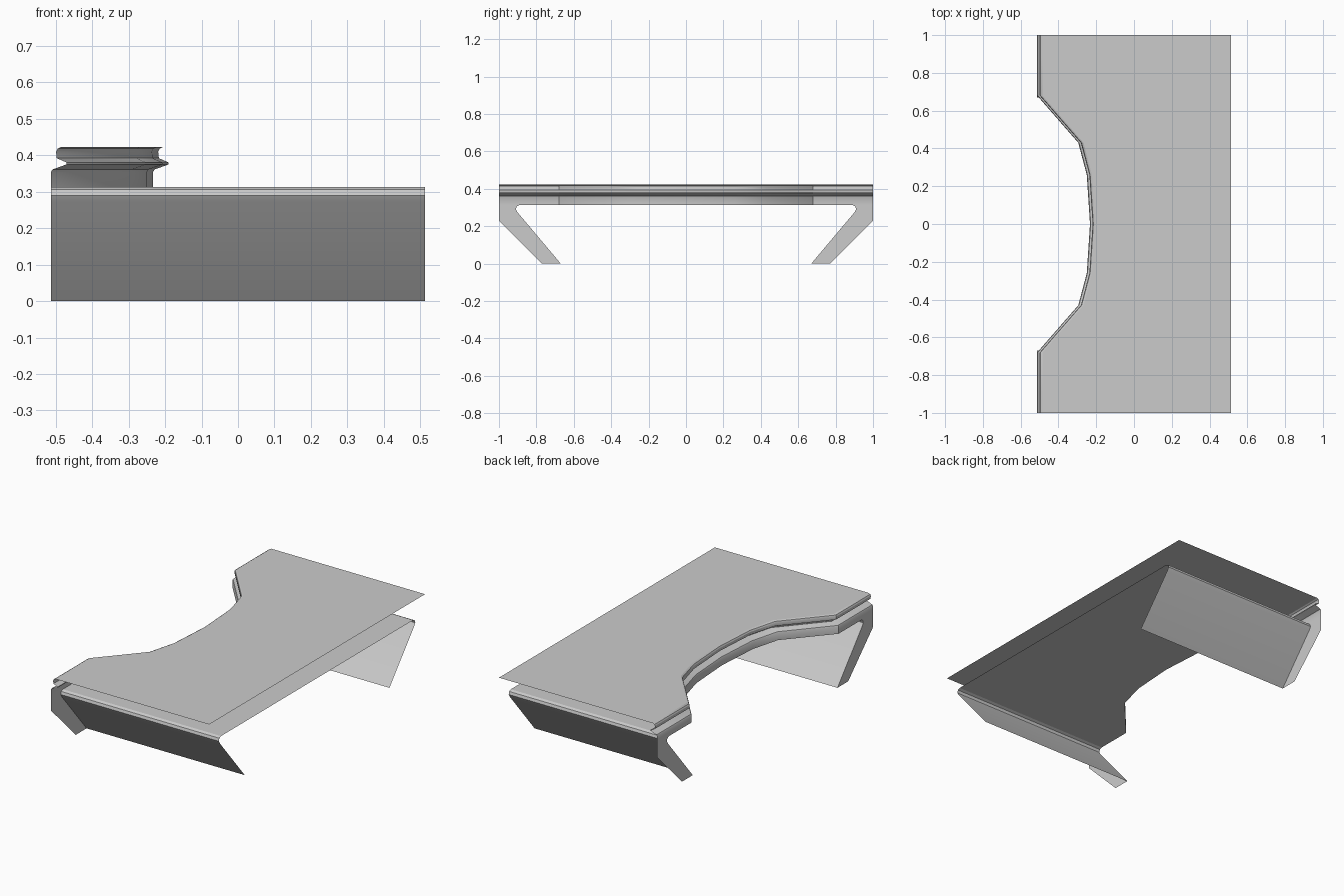
import bpy, bmesh, math

if "Cube" in bpy.data.objects:
    bpy.data.objects.remove(bpy.data.objects["Cube"])

X = 0.513                      # half depth of the desk
Z_UNDER = 0.313                # height of the underside sheet


def mirrored(half):
    """Extend a half path (ending near y=0) to the other side."""
    return half + [(-p[0], *p[1:]) for p in reversed(half) if p[0] != 0]


def finish(name, bm, smooth=True):
    bmesh.ops.remove_doubles(bm, verts=bm.verts, dist=1e-5)
    me = bpy.data.meshes.new(name)
    bm.to_mesh(me)
    bm.free()
    ob = bpy.data.objects.new(name, me)
    bpy.context.collection.objects.link(ob)
    if smooth:
        bpy.ops.object.select_all(action='DESELECT')
        ob.select_set(True)
        bpy.context.view_layer.objects.active = ob
        bpy.ops.object.shade_smooth_by_angle(angle=math.radians(30))
    return ob


def loft(name, rows):
    """Sheet of quads between successive rows of points."""
    bm = bmesh.new()
    grid = [[bm.verts.new(p) for p in row] for row in rows]
    for a, b in zip(grid, grid[1:]):
        for i in range(len(a) - 1):
            bm.faces.new((a[i], a[i + 1], b[i + 1], b[i]))
    return finish(name, bm)


# Plan of the recessed user edge as (y, x)
edge = mirrored([(1.0, -X), (0.89, -X), (0.68, -X), (0.43, -0.295),
                 (0.26, -0.25), (0.0, -0.233)])


def edge_row(dx, z):
    return [(x + dx, y, z) for y, x in edge]


# Moulded edge band: (inset, height) profile with a groove
band = [(0, Z_UNDER), (0, 0.354), (0.004, 0.361), (0.043, 0.375),
        (0.043, 0.38), (0.016, 0.392), (0.014, 0.41), (0.018, 0.418),
        (0.028, 0.423)]
loft("edge_band", [edge_row(dx, z) for dx, z in band])

# Desk top sheet
loft("desk_top", [edge_row(0.028, 0.423), [(X, y, 0.423) for y, _ in edge]])

# Underside sheet following the same curve
inner = [p for p in edge if abs(p[0]) < 0.95]
loft("underside", [[(X, y, Z_UNDER) for y, _ in inner],
                   [(x, y, Z_UNDER) for y, x in inner]])

# Inner leg profile as (y, z), from the underside to the floor
leg = [(0.89, Z_UNDER), (0.905, 0.306), (0.91, 0.29), (0.9, 0.273), (0.67, 0)]
for side, s in (("left", -1), ("right", 1)):
    # Sloping side panel
    rows = [[(x, s * y, z) for y, z in leg] for x in (-X * s, X * s)]
    loft(side + "_side_panel", rows)
    # Flat leg plate at the user edge
    bm = bmesh.new()
    outline = leg + [(0.77, 0), (1.0, 0.23), (1.0, Z_UNDER)]
    face = bm.faces.new([bm.verts.new((-X, s * y, z)) for y, z in outline])
    face.normal_update()
    if face.normal.x > 0:
        face.normal_flip()
    finish(side + "_leg_plate", bm, smooth=False)
